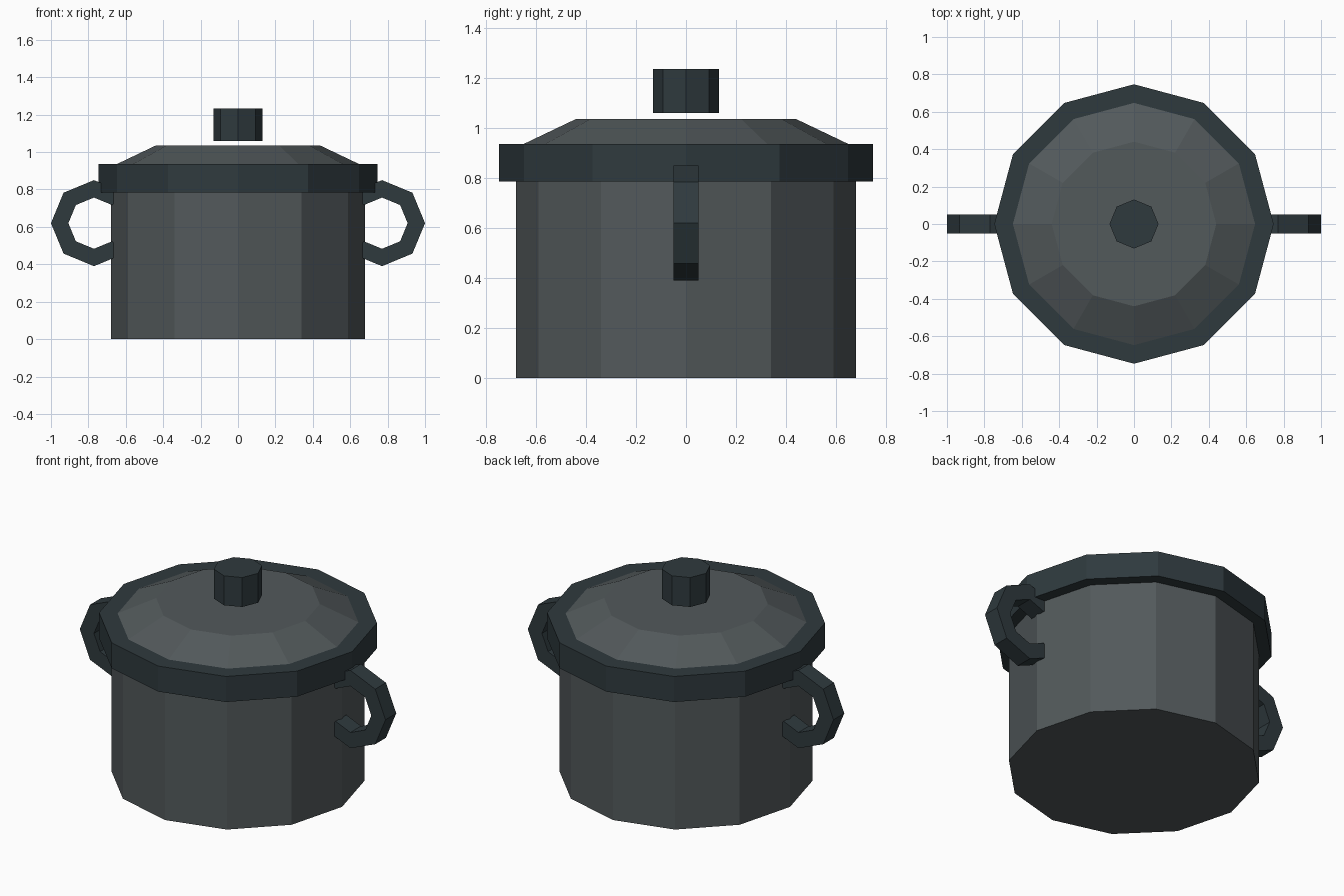
import bpy, bmesh
from math import cos, sin, pi

if "Cube" in bpy.data.objects:
    bpy.data.objects.remove(bpy.data.objects["Cube"])


def material(name, rgb):
    m = bpy.data.materials.new(name)
    m.diffuse_color = (*rgb, 1)
    m.use_nodes = True
    m.node_tree.nodes["Principled BSDF"].inputs["Base Color"].default_value = m.diffuse_color
    return m


steel = material("grey_steel", (0.085, 0.10, 0.105))
dark = material("dark_trim", (0.028, 0.042, 0.048))


def add_object(name, bm, mat):
    bmesh.ops.recalc_face_normals(bm, faces=bm.faces)
    mesh = bpy.data.meshes.new(name)
    bm.to_mesh(mesh)
    bm.free()
    mesh.materials.append(mat)
    obj = bpy.data.objects.new(name, mesh)
    bpy.context.collection.objects.link(obj)
    return obj


def drum(name, sides, r_low, r_high, z_low, z_high, mat):
    """Closed cylinder or frustum with a corner on the +x axis."""
    bm = bmesh.new()
    rings = [[bm.verts.new((r * cos(2 * pi * i / sides), r * sin(2 * pi * i / sides), z))
              for i in range(sides)] for r, z in ((r_low, z_low), (r_high, z_high))]
    for ring in rings:
        bm.faces.new(ring)
    for i in range(sides):
        j = (i + 1) % sides
        bm.faces.new((rings[0][i], rings[0][j], rings[1][j], rings[1][i]))
    return add_object(name, bm, mat)


def ring_handle(name, side):
    """Eight-sided square-section loop, its inner end sunk into the pot wall."""
    bm = bmesh.new()
    section = ((0.23, -0.05), (0.23, 0.05), (0.137, 0.05), (0.137, -0.05))
    loops = []
    for k in range(-3, 4):
        a = k * pi / 4
        loops.append([bm.verts.new((side * (0.77 + r * cos(a)), y, 0.62 + r * sin(a)))
                      for r, y in section])
    for a, b in zip(loops, loops[1:]):
        for i in range(4):
            j = (i + 1) % 4
            bm.faces.new((a[i], a[j], b[j], b[i]))
    bm.faces.new(loops[0])
    bm.faces.new(loops[-1])
    return add_object(name, bm, dark)


# Pot and lid
drum("pot_body", 12, 0.68, 0.68, 0, 0.80, steel)
drum("lid_rim", 12, 0.747, 0.747, 0.785, 0.936, dark)
drum("lid_dome", 12, 0.66, 0.44, 0.93, 1.035, steel)

# Knob hovering just above the lid
drum("lid_knob", 8, 0.131, 0.131, 1.06, 1.234, dark)

# Side handles
for name, side in (("left_handle", -1), ("right_handle", 1)):
    ring_handle(name, side)
